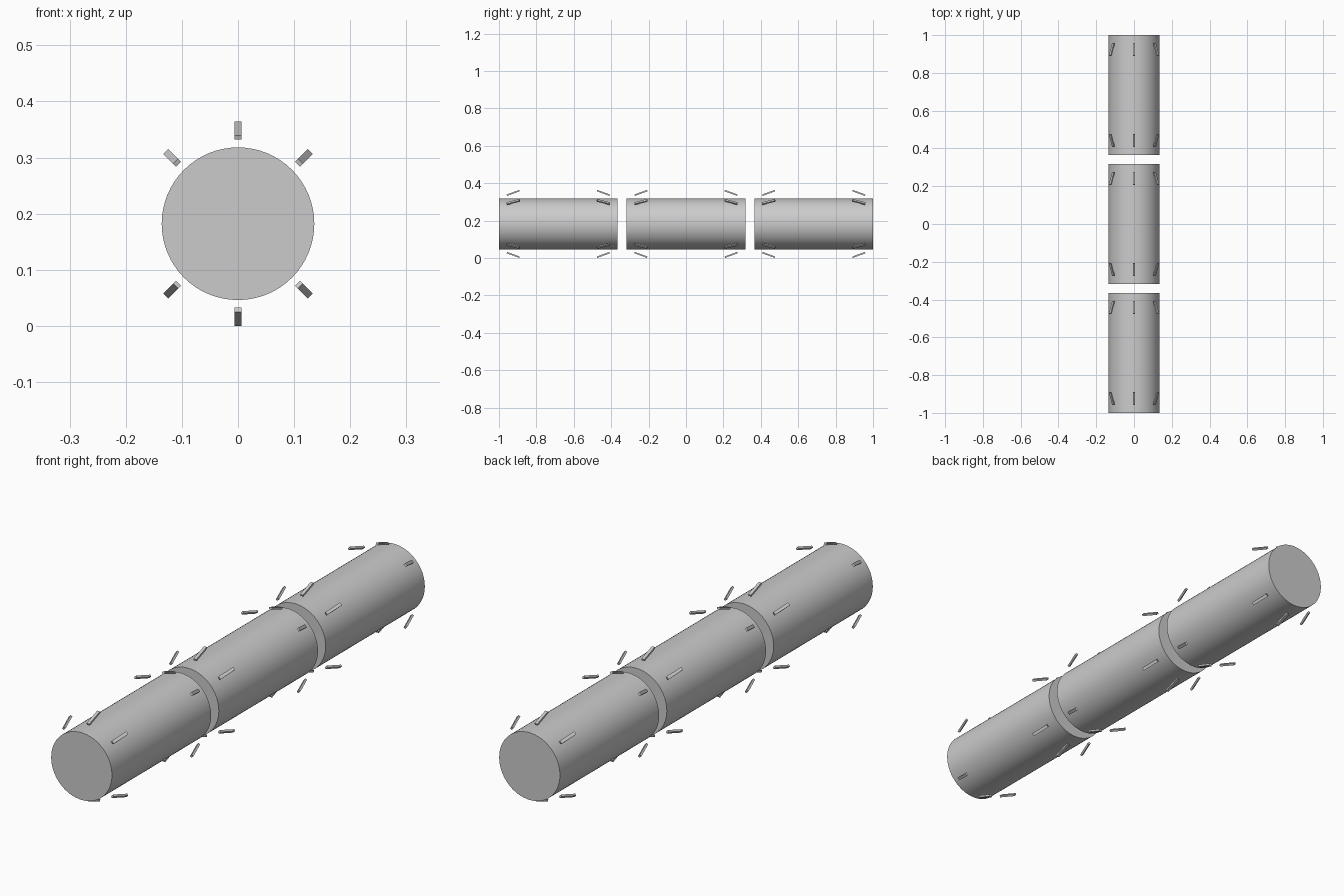
import bpy
from math import radians
from mathutils import Matrix, Vector

if "Cube" in bpy.data.objects:
    bpy.data.objects.remove(bpy.data.objects["Cube"])

AXIS_Z = 0.182      # height of the tube axis
RADIUS = 0.136
LENGTH = 0.634
FIN_R = 0.1658      # radial distance of fin centres
FIN_Y = 0.241       # fin offset from a segment's middle
FIN_SIZE = (0.0125, 0.072, 0.008)
TILT = radians(20)


def segment(name, y):
    # Closed cylinder lying along y
    bpy.ops.mesh.primitive_cylinder_add(vertices=64, radius=RADIUS, depth=LENGTH,
                                        location=(0, y, AXIS_Z), rotation=(radians(90), 0, 0))
    ob = bpy.context.object
    ob.name = name
    bpy.ops.object.shade_smooth_by_angle()


def fin(name, y, angle, side):
    # Small floating bar, its outer end leaning toward the segment's middle
    bpy.ops.mesh.primitive_cube_add(size=1)
    ob = bpy.context.object
    ob.name = name
    ob.data.transform(Matrix.Translation((0, y + side * FIN_Y, AXIS_Z))
                      @ Matrix.Rotation(angle, 4, 'Y')
                      @ Matrix.Translation((0, 0, FIN_R))
                      @ Matrix.Rotation(-side * TILT, 4, 'X')
                      @ Matrix.Diagonal(Vector((*FIN_SIZE, 1))))


# Three segments, each with a ring of six fins near both ends
for part, y in (("front", -0.683), ("middle", 0), ("rear", 0.683)):
    segment(f"{part}_segment", y)
    for side in (-1, 1):
        for a in (0, 45, 135, 180, 225, 315):
            fin(f"{part}_fin", y, radians(a), side)
